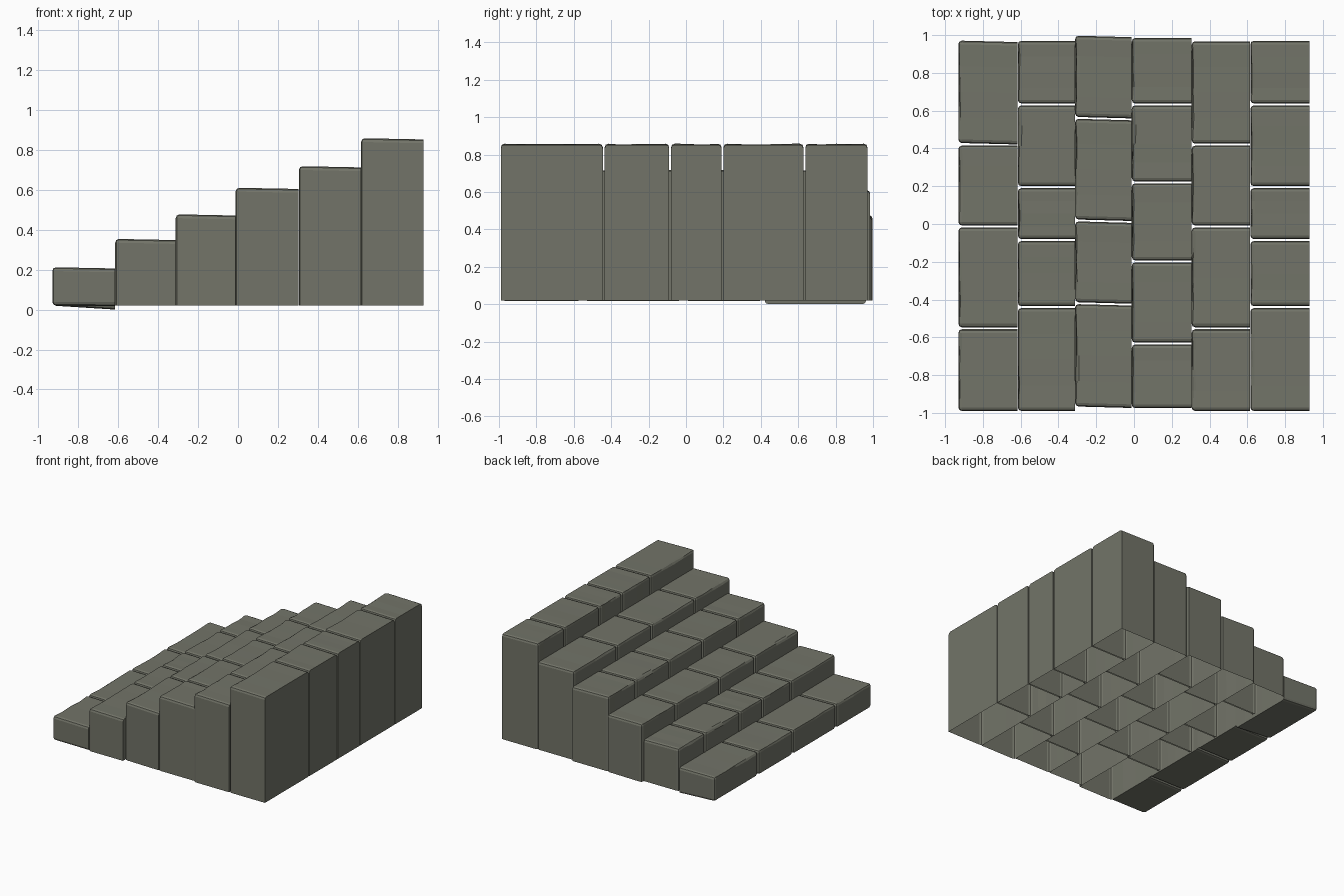
import bpy, bmesh, random

if "Cube" in bpy.data.objects:
    bpy.data.objects.remove(bpy.data.objects["Cube"])

random.seed(7)
stone = bpy.data.materials.new("stone")
stone.diffuse_color = (0.17, 0.175, 0.14, 1)
stone.use_nodes = True
stone.node_tree.nodes["Principled BSDF"].inputs["Base Color"].default_value = stone.diffuse_color

EDGES_X = [-0.93, -0.615, -0.312, -0.012, 0.305, 0.616, 0.93]
TOPS = [0.212, 0.354, 0.477, 0.61, 0.718, 0.858]
# joints along y for each step, listed front to back
A = [-0.99, -0.552, -0.013, 0.42, 0.967]
B = [-0.99, -0.44, -0.085, 0.195, 0.633, 0.97]
C = [-0.97, -0.423, 0.015, 0.558, 0.993]
D = [-0.975, -0.633, -0.198, 0.22, 0.633, 0.985]
JOINTS = [A, B, C, D, A, B]
GAP = 0.005


def block(name, x0, x1, y0, y1, z0, z1, closed, slope, skew):
    bm = bmesh.new()
    bmesh.ops.create_cube(bm, size=1)
    for v in bm.verts:
        v.co = (x0 if v.co.x < 0 else x1,
                y0 if v.co.y < 0 else y1,
                z0 if v.co.z < 0 else z1)

    def at(e, axis, val):
        return all(abs(v.co[axis] - val) < 1e-5 for v in e.verts)

    # cross cuts so that the worn edge can wander
    long_edges = [e for e in bm.edges
                  if abs(e.verts[0].co.y - e.verts[1].co.y) > 0.01]
    bmesh.ops.subdivide_edges(bm, edges=long_edges, cuts=3, use_grid_fill=True)
    # hidden underside is open except on the lowest step
    if not closed:
        under = [f for f in bm.faces if all(abs(v.co.z - z0) < 1e-5 for v in f.verts)]
        bmesh.ops.delete(bm, geom=under, context='FACES_ONLY')
    # worn edges: nose, both top ends, upright nose corners
    rim = []
    for e in bm.edges:
        nose = at(e, 0, x0)
        end = at(e, 1, y0) or at(e, 1, y1)
        level = at(e, 2, z1) or (closed and at(e, 2, z0))
        if (level and (nose or end)) or (nose and end and not at(e, 2, z0)):
            rim.append(e)
    bmesh.ops.bevel(bm, geom=rim, offset=0.019, segments=2, profile=0.5,
                    affect='EDGES', clamp_overlap=True)
    # chips along the top, gentle slope and skew
    for v in bm.verts:
        x, y, z = v.co
        t = (x - x0) / (x1 - x0)
        if z > z1 - 0.03:
            if y0 + 0.03 < y < y1 - 0.03 and x < x0 + 0.03:
                v.co.x += random.uniform(0, 0.007)
                v.co.z -= random.uniform(0, 0.005)
            v.co.z -= 0.006 * t
        if closed and z < z0 + 0.03:
            v.co.z -= slope * t
        v.co.y += skew * (0.5 - t)
    bmesh.ops.recalc_face_normals(bm, faces=bm.faces)
    # an open shell still has to face outward
    bm.faces.ensure_lookup_table()
    top = max(bm.faces, key=lambda f: f.calc_center_median().z)
    if top.normal.z < 0:
        bmesh.ops.reverse_faces(bm, faces=bm.faces)
    me = bpy.data.meshes.new(name)
    bm.to_mesh(me)
    bm.free()
    me.materials.append(stone)
    bpy.context.collection.objects.link(bpy.data.objects.new(name, me))


# six rising steps, each a row of stone blocks
for i, ys in enumerate(JOINTS):
    for j in range(len(ys) - 1):
        y0 = ys[j] + (GAP if j else 0)
        y1 = ys[j + 1] - (GAP if j < len(ys) - 2 else 0)
        tipped = i == 0 and j == 3
        block(f"step_{i + 1}_block_{j + 1}", EDGES_X[i], EDGES_X[i + 1] - 0.001,
              y0, y1, 0.02, TOPS[i], i == 0,
              0.02 if tipped else 0.002, 0.008 if i == 2 or tipped else 0.0)
